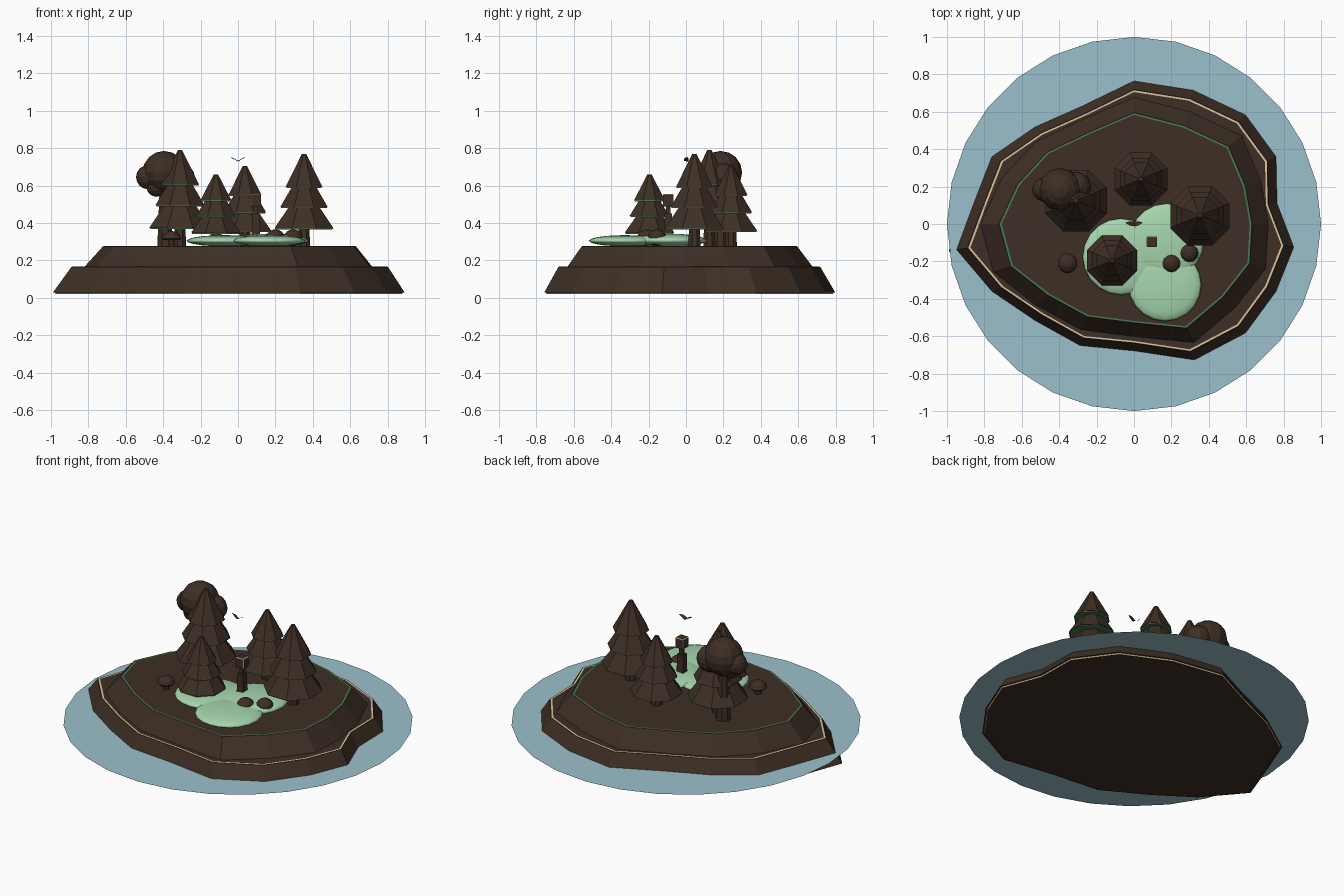
import bpy, bmesh, math
from mathutils import Matrix, Vector

old = bpy.data.objects.get("Cube")
if old:
    bpy.data.objects.remove(old)


def material(name, colour):
    m = bpy.data.materials.new(name)
    m.use_nodes = True
    m.diffuse_color = (*colour, 1)
    m.node_tree.nodes["Principled BSDF"].inputs["Base Color"].default_value = (*colour, 1)
    return m


BROWN = material("dark brown", (0.047, 0.028, 0.018))
WATER = material("water blue", (0.33, 0.53, 0.6))
MEADOW = material("pale green", (0.38, 0.67, 0.42))
GREEN = material("leaf green", (0.06, 0.2, 0.09))
SAND = material("sand", (0.7, 0.56, 0.33))


def finish(name, bm, mats, smooth=False):
    me = bpy.data.meshes.new(name)
    bm.to_mesh(me)
    bm.free()
    for m in mats:
        me.materials.append(m)
    ob = bpy.data.objects.new(name, me)
    bpy.context.collection.objects.link(ob)
    for p in me.polygons:
        p.use_smooth = smooth
    return ob


def loft(bm, outline, rings, centre=(0, 0), marked=()):
    """Stack scaled copies of an outline; bands listed in marked get material 1."""
    loops = [[bm.verts.new((centre[0] + x * s, centre[1] + y * s, z)) for x, y in outline]
             for s, z in rings]
    n = len(outline)
    for band, (a, b) in enumerate(zip(loops, loops[1:])):
        for i in range(n):
            j = (i + 1) % n
            f = bm.faces.new((a[i], a[j], b[j], b[i]))
            f.material_index = 1 if band in marked else 0
    bm.faces.new(loops[-1])
    bottom = bm.faces.new(loops[0][::-1])
    bottom.material_index = 1 if "bottom" in marked else 0


def polar(radii, squash):
    """Counter-clockwise outline starting at the back."""
    pts = []
    for i, r in enumerate(radii):
        a = math.pi / 2 + i * math.tau / len(radii)
        pts.append((r * math.cos(a), r * math.sin(a) * squash))
    return pts


def ngon(n):
    return [(math.cos((i + 0.5) * math.tau / n), math.sin((i + 0.5) * math.tau / n))
            for i in range(n)]


def blobs(name, items, mat, segments=12, rings=8, smooth=False):
    """One object made of ellipsoids: (x, y, z, radius, half height)."""
    bm = bmesh.new()
    for x, y, z, r, h in items:
        bmesh.ops.create_uvsphere(bm, u_segments=segments, v_segments=rings, radius=1,
                                  matrix=Matrix.Translation((x, y, z)) @ Matrix.Diagonal((r, r, h, 1)))
    return finish(name, bm, [mat], smooth)


# Water sheet
bm = bmesh.new()
bm.faces.new([bm.verts.new((x, y, 0.085)) for x, y in polar([1.0] * 28, 1)])
finish("water", bm, [WATER])

# Island: shore tier with sand trims, then upper tier with grass trim
shore = polar([.925, .81, .818, .87, .858, .955, .87, .815, .836,
               .82, .935, .92, .87, .86, .77, .87, .92, .92], 0.82)
bm = bmesh.new()
loft(bm, shore, [(1.035, .02), (1.04, .027), (1.053, .027), (.947, .165), (.942, .166), (.93, .166)],
     marked=(0, 4))
finish("shore", bm, [BROWN, SAND])

ground = polar([.72, .64, .655, .67, .716, .71, .65, .65,
                .64, .73, .67, .665, .626, .64, .71, .69], 0.82)
bm = bmesh.new()
loft(bm, ground, [(1.15, .163), (1.008, .275), (1.002, .276), (.988, .276)], marked=(2,))
finish("upper_ground", bm, [BROWN, GREEN])

# Pale meadow of three flattened mounds
blobs("meadow", [(-.07, -.175, .305, .205, .03),
                 (.175, -.09, .307, .2, .036),
                 (.165, -.325, .305, .195, .03)], MEADOW, 20, 10, True)


# Pines: trunk and three overlapping tiers with green undersides
def pine(name, x, y, top, radius):
    h = top - .27
    bm = bmesh.new()
    loft(bm, ngon(8), [(.035, .27), (.03, .27 + .3 * h)], (x, y))
    for low, high, width in ((.2, .64, 1), (.43, .83, .8), (.645, 1, .62)):
        z, r = .27 + low * h, radius * width
        loft(bm, ngon(8), [(r * .96, z - .006), (r * .96, z), (r, z), (.012, .27 + high * h)],
             (x, y), marked=("bottom", 0))
    finish(name, bm, [BROWN, GREEN])


for i, p in enumerate([(-.31, .125, .79, .178), (.037, .24, .705, .153),
                       (.353, .045, .77, .172), (-.118, -.195, .66, .144)]):
    pine(f"pine_{i + 1}", *p)

# Round tree
bm = bmesh.new()
loft(bm, ngon(8), [(.045, .27), (.03, .62)], (-.39, .185))
finish("round_tree_trunk", bm, [BROWN])
blobs("round_tree_crown", [(-.395, .185, .67, .115, .115), (-.48, .185, .645, .065, .065),
                           (-.435, .17, .595, .055, .055), (-.31, .2, .64, .08, .08)], BROWN)

# Mushroom and bushes
bm = bmesh.new()
loft(bm, ngon(8), [(.022, .27), (.018, .32)], (-.355, -.21))
loft(bm, ngon(12), [(.045, .308), (.053, .317), (.044, .337), (.025, .351), (.006, .356)], (-.355, -.21))
finish("mushroom", bm, [BROWN])
blobs("bushes", [(.2, -.21, .32, .05, .046), (.295, -.155, .32, .05, .046)], BROWN)

# Lantern post with a trimmed box head
bm = bmesh.new()
loft(bm, ngon(4), [(.033, .27), (.028, .45), (.016, .45), (.016, .495)], (.095, -.095))
finish("lantern_post", bm, [BROWN])
bm = bmesh.new()
bmesh.ops.create_cube(bm, size=1, matrix=Matrix.Translation((.095, -.095, .522))
                      @ Matrix.Diagonal((.058, .058, .066, 1)))
bmesh.ops.bevel(bm, geom=bm.edges[:], offset=.005, segments=1, affect='EDGES')
for f in bm.faces:
    f.material_index = 1 if f.calc_area() < .001 else 0
finish("lantern_head", bm, [BROWN, SAND])

# Bird: two bent wings mirrored about the body
bm = bmesh.new()
for side in (-1, 1):
    pts = [Vector((side * x, y, z)) for x, y, z in
           ((0, -.012, .732), (.025, -.008, .748), (.048, .008, .752), (.025, .014, .744), (0, .012, .728))]
    v = [bm.verts.new(p) for p in pts]
    bm.faces.new((v[0], v[1], v[3], v[4]))
    bm.faces.new((v[1], v[2], v[3]))
finish("bird", bm, [BROWN])
